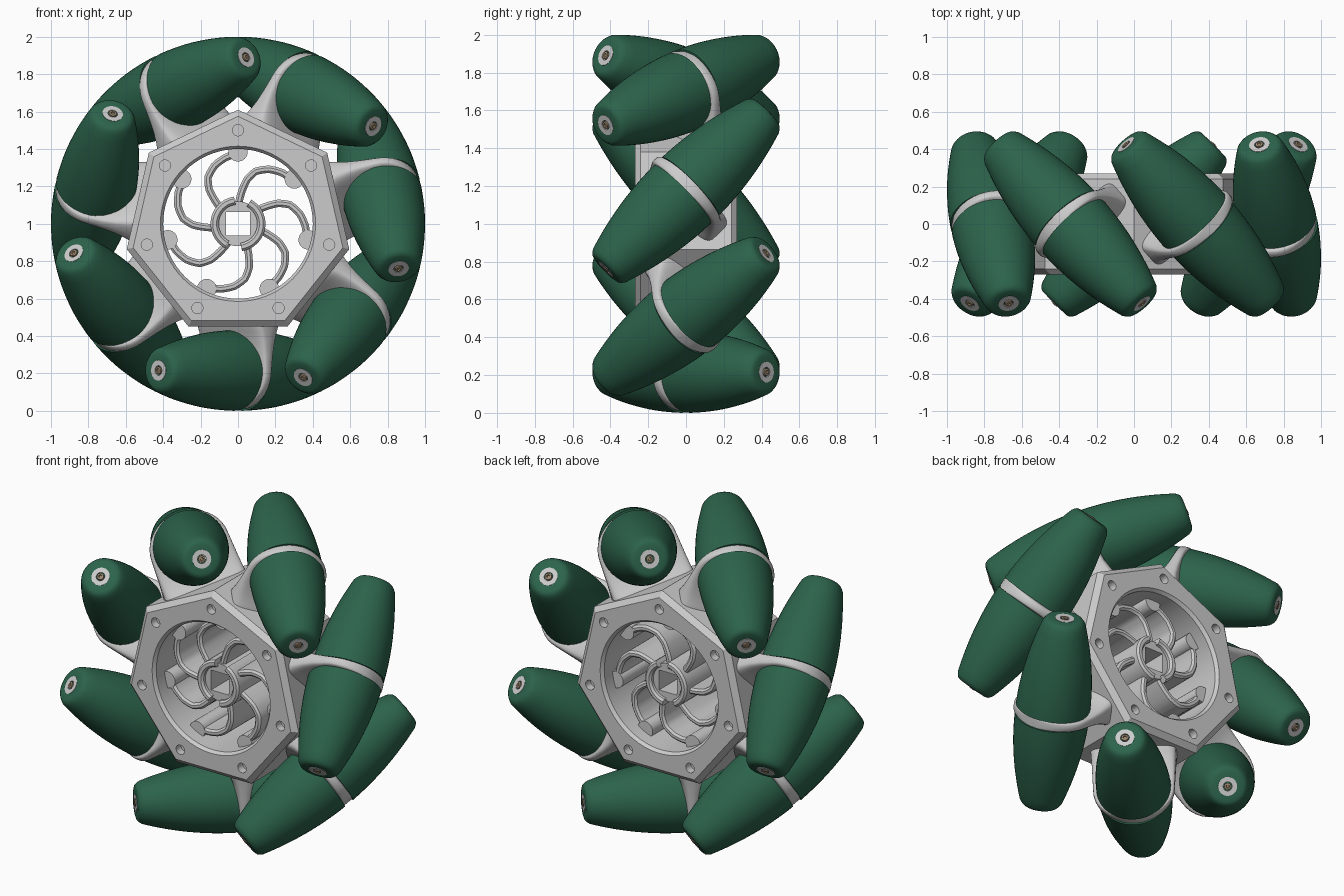
import bpy, bmesh
from math import sin, cos, pi, radians, sqrt, copysign
from mathutils import Vector, Matrix

if "Cube" in bpy.data.objects:
    bpy.data.objects.remove(bpy.data.objects["Cube"])

N, RC, HALF = 7, 0.784, 0.6        # rollers, roller centre radius, roller half length
CENTRE = Vector((0, 0, 1))
STEP = 2 * pi / N


def material(name, rgb):
    m = bpy.data.materials.new(name)
    m.diffuse_color = (*rgb, 1)
    m.use_nodes = True
    m.node_tree.nodes["Principled BSDF"].inputs["Base Color"].default_value = m.diffuse_color
    return m


def finish(bm, name, mat=None, matrix=None, angle=35):
    bmesh.ops.recalc_face_normals(bm, faces=bm.faces)
    me = bpy.data.meshes.new(name)
    bm.to_mesh(me)
    bm.free()
    if mat:
        me.materials.append(mat)
    ob = bpy.data.objects.new(name, me)
    bpy.context.collection.objects.link(ob)
    if matrix:
        ob.matrix_world = matrix
    shade(ob, angle)
    return ob


def shade(ob, angle=35):
    bpy.ops.object.select_all(action='DESELECT')
    ob.select_set(True)
    bpy.context.view_layer.objects.active = ob
    bpy.ops.object.shade_smooth_by_angle(angle=radians(angle))


def loft(bm, rings, caps=True):
    vs = [[bm.verts.new(p) for p in r] for r in rings]
    n = len(vs[0])
    for a, b in zip(vs, vs[1:]):
        for i in range(n):
            bm.faces.new((a[i], a[(i + 1) % n], b[(i + 1) % n], b[i]))
    if caps:
        bm.faces.new(vs[0])
        bm.faces.new(vs[-1])


def circle(r, z, n=48):
    return [(r * cos(2 * pi * i / n), r * sin(2 * pi * i / n), z) for i in range(n)]


def polar(r, a, y=0.0):
    return Vector((r * cos(a), y, r * sin(a)))


def cyl_y(bm, c, r, y0, y1, n=24):
    loft(bm, [[(c.x + r * cos(2 * pi * i / n), y, c.z + r * sin(2 * pi * i / n))
               for i in range(n)] for y in (y0, y1)])


def wall(bm, path, w, y):
    """Upright wall following a path in the xz plane, with chamfered edges."""
    rings = []
    for i, p in enumerate(path):
        t = (path[min(i + 1, len(path) - 1)] - path[max(i - 1, 0)]).normalized()
        s = Vector((-t.z, 0, t.x))
        e = 0.012
        prof = [(-w, y - e), (-w + e, y), (w - e, y), (w, y - e)]
        prof += [(a, -b) for a, b in reversed(prof)]
        rings.append([p + s * a + Vector((0, b, 0)) for a, b in prof])
    loft(bm, rings)


def barrel_radius(s):
    """Roller radius that just touches the wheel's unit outer circle."""
    lo, hi = 0.0, 0.3
    for _ in range(25):
        r = (lo + hi) / 2
        far = max((RC + r * cos(f / 20))**2 + (s + r * sin(f / 20))**2 / 2 for f in range(31))
        lo, hi = (r, hi) if far < 1 else (lo, r)
    return lo


green = material("green_rubber", (0.025, 0.125, 0.07))
tan = material("screw_metal", (0.35, 0.26, 0.17))

for k in range(N):
    th = pi / 2 + STEP * (k + 0.5)
    R = Vector((cos(th), 0, sin(th)))
    A = (Vector((-sin(th), 1, cos(th)))).normalized()
    X = R.cross(A)
    M = Matrix.Translation(CENTRE + R * RC) @ Matrix((X, R, A)).transposed().to_4x4()

    # barrel roller halves
    for side, tag in ((-1, "front"), (1, "back")):
        prof = [(0.03, 0.03), (barrel_radius(0.03), 0.03)]
        prof += [(barrel_radius(s), s) for s in [0.03 + 0.54 * i / 12 for i in range(1, 13)]]
        re = prof[-1][0]
        prof += [(re - 0.03 * (1 - cos(a)) - 0.006, 0.57 + 0.03 * sin(a))
                 for a in (0.5, 1.0, pi / 2)] + [(0.055, HALF), (0.053, HALF - 0.01)]
        bm = bmesh.new()
        loft(bm, [circle(r, side * s) for r, s in prof])
        finish(bm, f"roller_{tag}_{k}", green, M)

    # axle with end discs
    bm = bmesh.new()
    loft(bm, [circle(r, z, 32) for r, z in ((0.026, -0.59), (0.026, -0.602), (0.055, -0.602),
              (0.055, -0.585), (0.03, -0.58), (0.03, 0.58), (0.055, 0.585),
              (0.055, 0.602), (0.026, 0.602), (0.026, 0.59))])
    finish(bm, f"roller_axle_{k}", None, M)

    # screw tips
    bm = bmesh.new()
    for s in (-1, 1):
        loft(bm, [circle(r, s * z, 16) for r, z in ((0.02, 0.585), (0.02, 0.605), (0.01, 0.607), (0.008, 0.6))])
    finish(bm, f"axle_screws_{k}", tan, M)

    # bracket: flared foot on the hub rising to a thin ring between the halves
    rows = [(-0.30, 0.25, 0.11), (-0.25, 0.25, 0.10), (-0.21, 0.247, 0.08), (-0.15, 0.243, 0.058),
            (-0.08, 0.24, 0.044), (0.0, 0.236, 0.036)]
    rows += [(0.207 * sin(a), 0.236 * cos(a), 0.034) for a in [pi / 2 * i / 10 for i in range(1, 10)]]
    bm = bmesh.new()
    rings = []
    for v, hw, h in rows:
        ring = []
        for i in range(32):
            c, s = cos(2 * pi * i / 32), sin(2 * pi * i / 32)
            ring.append((hw * copysign(abs(c)**0.4, c), v, h * copysign(abs(s)**0.4, s)))
        rings.append(ring)
    loft(bm, rings)
    finish(bm, f"roller_bracket_{k}", None, M, 50)

MC = Matrix.Translation(CENTRE)

# seven-sided hub rim with bore and bolt recesses
bm = bmesh.new()
loft(bm, [[polar(r, pi / 2 + STEP * i, y) for i in range(N)]
          for r, y in ((0.575, -0.27), (0.61, -0.24), (0.61, 0.24), (0.575, 0.27))])
rim = finish(bm, "hub_rim", None, MC, 25)
bm = bmesh.new()
loft(bm, [[polar(r, 2 * pi * i / 72, y) for i in range(72)]
          for r, y in ((0.43, -0.29), (0.40, -0.25), (0.40, 0.25), (0.43, 0.29))])
for i in range(N):
    for s in (-1, 1):
        cyl_y(bm, polar(0.5, pi / 2 + STEP * i), 0.03, s * 0.22, s * 0.3)
cutter = finish(bm, "hub_cutter", None, MC)
cutter.hide_render = True
bpy.context.view_layer.objects.active = rim
mod = rim.modifiers.new("bore", 'BOOLEAN')
mod.object, mod.operation, mod.solver = cutter, 'DIFFERENCE', 'EXACT'
bpy.ops.object.modifier_apply(modifier=mod.name)
bpy.data.objects.remove(cutter)
shade(rim, 25)

# spiral spokes with bosses at the rim
bm = bmesh.new()
KEYS = [(0.10, 50), (0.17, 45), (0.24, 40), (0.295, 33), (0.335, 22), (0.36, 11), (0.375, 0)]
for i in range(N):
    b = pi / 2 + STEP * i
    path = []
    for (r0, a0), (r1, a1) in zip(KEYS, KEYS[1:]):
        path += [polar(r0 + (r1 - r0) * t / 3, b + radians(a0 + (a1 - a0) * t / 3)) for t in range(3)]
    wall(bm, path, 0.02, 0.17)
    cyl_y(bm, polar(0.385, b), 0.052, -0.17, 0.17)
finish(bm, "spiral_spokes", None, MC)

# centre boss with square hole
bm = bmesh.new()
outer, inner = [], []
for i in range(48):
    a = 2 * pi * i / 48 + pi / 4
    outer.append(polar(0.12, a))
    inner.append(polar(0.063 / max(abs(cos(a)), abs(sin(a))), a))
Y = Vector((0, 0.18, 0))
loft(bm, [[p + s * Y for p in ring] for ring, s in
          ((outer, -1), (outer, 1), (inner, 1), (inner, -1), (outer, -1))], caps=False)
bmesh.ops.remove_doubles(bm, verts=bm.verts, dist=1e-5)
finish(bm, "centre_boss", None, MC)

# two raised arcs around the centre
bm = bmesh.new()
for mid in (170, 350):
    wall(bm, [polar(0.125, radians(mid - 72 + 144 * i / 20)) for i in range(21)], 0.022, 0.21)
finish(bm, "centre_arcs", None, MC)
